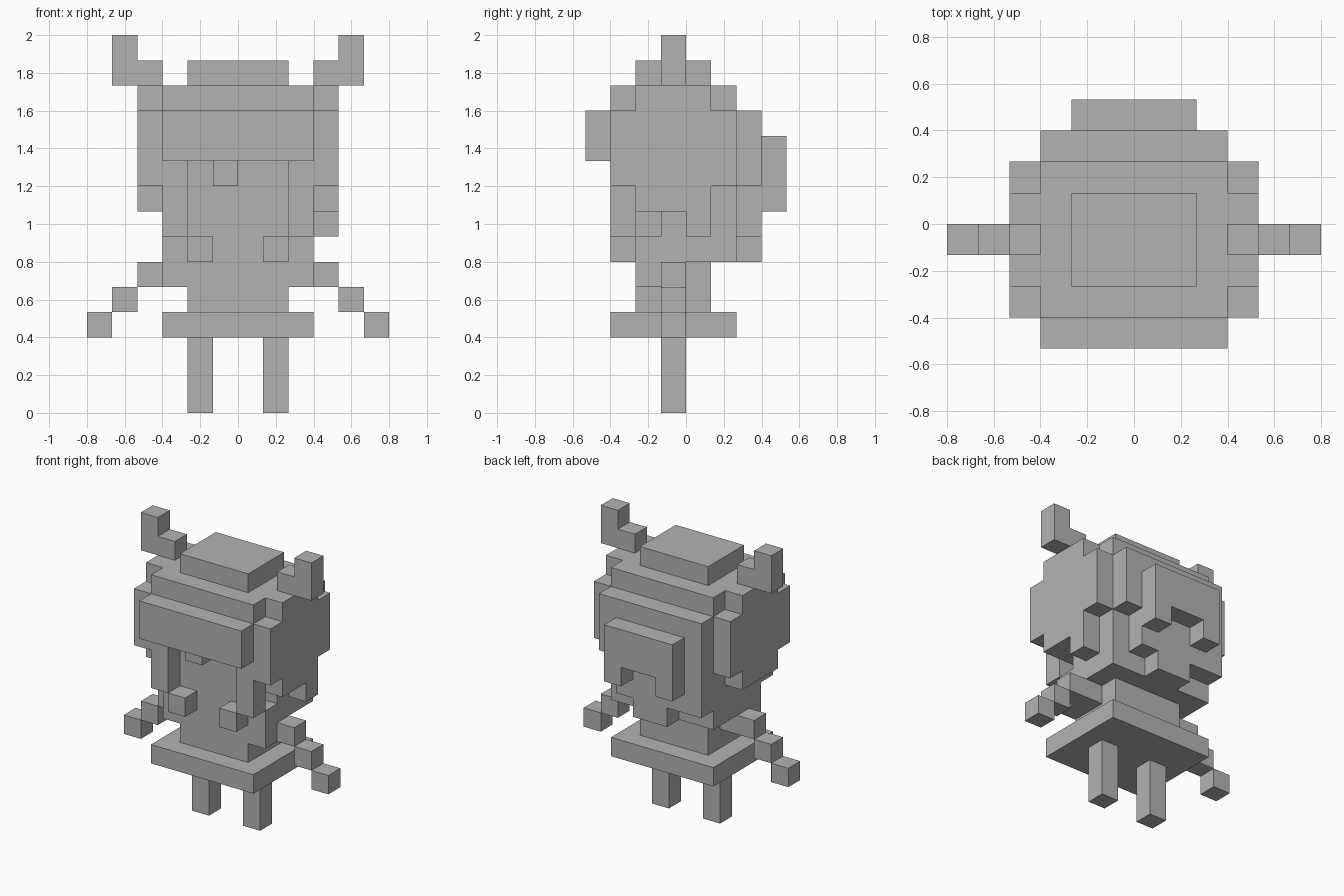
import bpy, bmesh
from math import radians
from mathutils import Vector
from itertools import product

U = 2 / 15  # edge length of one block

cube = bpy.data.objects.get("Cube")
if cube:
    bpy.data.objects.remove(cube, do_unlink=True)

GREY = (0.45, 0.45, 0.45, 1)
grey = bpy.data.materials.new("plain_grey")
grey.use_nodes = True
grey.diffuse_color = GREY
grey.node_tree.nodes["Principled BSDF"].inputs["Base Color"].default_value = GREY


def box(x, y, z):
    """All block cells in the ranges x, y and z."""
    return set(product(range(*x), range(*y), range(*z)))


def mirror(cells):
    return {(-1 - x, y, z) for x, y, z in cells}


parts = {}


def part(name, *groups):
    taken = set().union(*parts.values())
    parts[name] = set().union(*groups) - taken


def pair(name, *groups):
    cells = set().union(*groups)
    part("left_" + name, cells)
    part("right_" + name, mirror(cells))


# Legs, skirt, torso and stepped arms
pair("leg", box((1, 2), (-1, 0), (0, 3)))
part("skirt", box((-3, 3), (-3, 2), (3, 4)))
part("torso", box((-2, 2), (-2, 1), (4, 6)), box((-3, 3), (-2, 0), (5, 6)))
pair("arm", *[box((3 + i, 4 + i), (-1, 0), (5 - i, 6 - i)) for i in range(3)])

# Head, with a small gap behind the left front lock
part("head", box((-3, 3), (-2, 2), (6, 12)) - {(2, -2, 7)})

# Hair: crown, fringe and front locks
part("crown", box((-3, 3), (-3, 2), (12, 13)), box((-4, 4), (-2, 1), (12, 13)),
     box((-2, 2), (-2, 1), (13, 14)))
part("fringe", box((-3, 3), (-4, -2), (10, 12)), box((-1, 0), (-3, -2), (9, 10)))
pair("front_lock", box((2, 3), (-3, -2), (7, 10)))
pair("lock_tip", box((1, 2), (-3, -2), (6, 7)))

# Side hair, longer on the left
side = box((3, 4), (-3, 2), (9, 12)) | box((3, 4), (-2, 1), (8, 9))
part("left_side_hair", side, box((3, 4), (0, 1), (7, 8)))
part("right_side_hair", mirror(side))

# Back hair and the raised panel with a notch in its lower edge
part("back_hair", box((-3, 3), (2, 3), (9, 12)), box((-3, 2), (2, 3), (7, 9)),
     box((-1, 1), (2, 3), (6, 7)))
part("back_panel", box((-2, 2), (3, 4), (8, 11)) - box((-1, 1), (3, 4), (8, 9)))

# Horns
pair("horn", box((3, 5), (-1, 0), (13, 14)), box((4, 5), (-1, 0), (14, 15)))

# Turn each part into a mesh of its exposed faces
solid = set().union(*parts.values())
for name, cells in parts.items():
    bm = bmesh.new()
    for cell in sorted(cells):
        for axis, sign in product(range(3), (-1, 1)):
            near = list(cell)
            near[axis] += sign
            if tuple(near) in solid:
                continue
            n = Vector((0, 0, 0))
            n[axis] = sign / 2
            a = Vector((0, 0, 0))
            a[(axis + 1) % 3] = 0.5
            b = n.cross(a) * 2
            mid = Vector(cell) + Vector((0.5, 0.5, 0.5)) + n
            bm.faces.new([bm.verts.new((mid + d) * U)
                          for d in (-a - b, a - b, a + b, b - a)])
    bmesh.ops.remove_doubles(bm, verts=bm.verts[:], dist=0.001)
    bmesh.ops.dissolve_limit(bm, angle_limit=radians(1),
                             verts=bm.verts[:], edges=bm.edges[:])
    mesh = bpy.data.meshes.new(name)
    bm.to_mesh(mesh)
    bm.free()
    mesh.materials.append(grey)
    bpy.context.collection.objects.link(bpy.data.objects.new(name, mesh))
